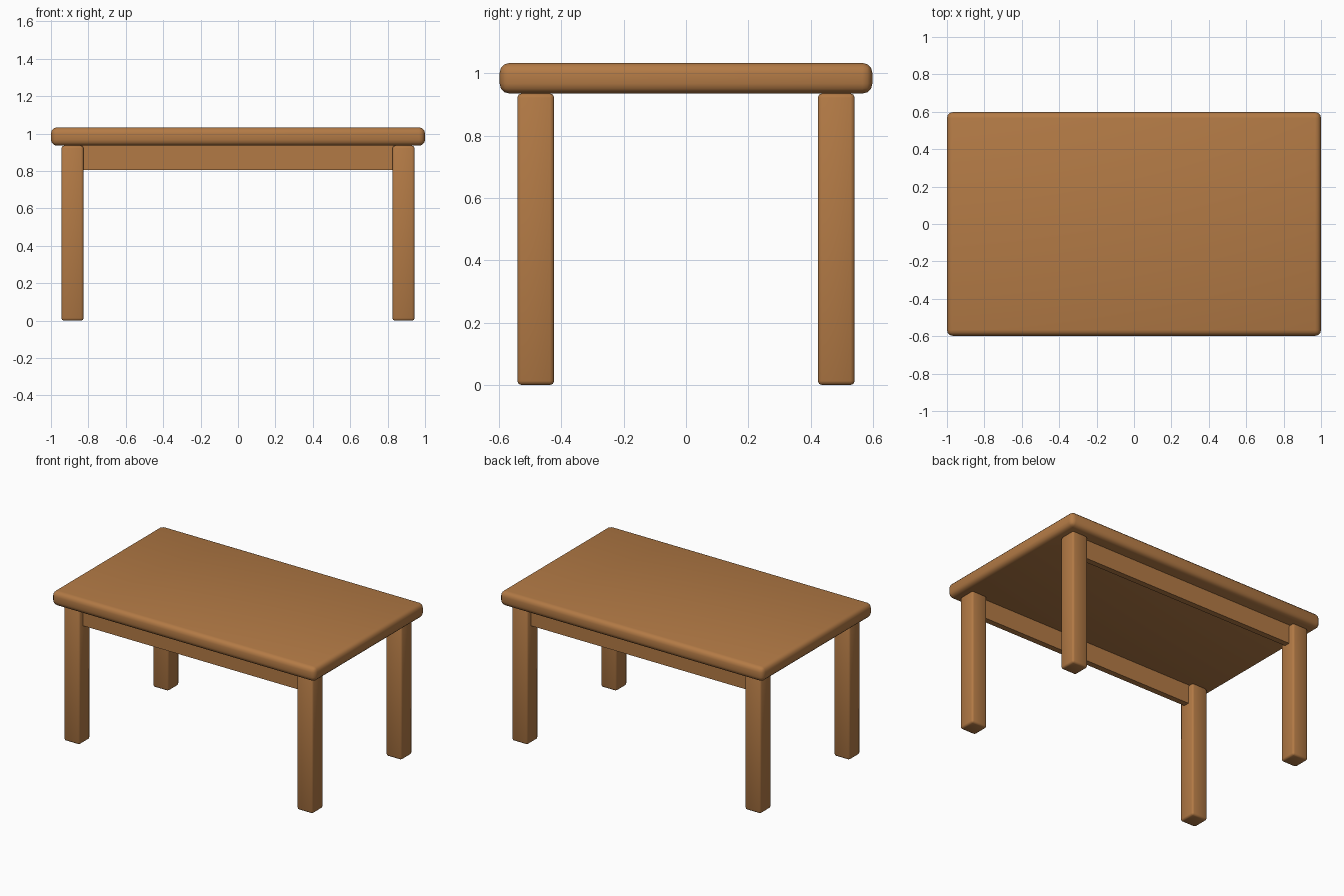
import bpy
import math

cube = bpy.data.objects.get("Cube")
if cube:
    bpy.data.objects.remove(cube, do_unlink=True)

# Single warm wood colour
wood = bpy.data.materials.new("warm wood")
wood.use_nodes = True
colour = (0.45, 0.195, 0.06, 1)
wood.diffuse_color = colour
wood.node_tree.nodes["Principled BSDF"].inputs["Base Color"].default_value = colour


def box(name, centre, size, bevel=0, segments=3):
    """A wooden block with optional rounded edges."""
    bpy.ops.mesh.primitive_cube_add(size=1, location=centre)
    obj = bpy.context.object
    obj.name = name
    obj.scale = size
    bpy.ops.object.transform_apply(location=False, rotation=False, scale=True)
    obj.data.materials.append(wood)
    if bevel:
        mod = obj.modifiers.new("rounded edges", "BEVEL")
        mod.width = bevel
        mod.segments = segments
        bpy.ops.object.modifier_apply(modifier=mod.name)
        bpy.ops.object.shade_smooth_by_angle(angle=math.radians(50))
    return obj


leg_x, leg_y, leg_width = 0.885, 0.482, 0.118
top_bottom, top_height = 0.935, 0.098

# Thick rounded table top
box("table_top", (0, 0, top_bottom + top_height / 2), (2, 1.196, top_height), 0.032)

# Legs, with a rail joining each long pair
for side_y, end in ((-1, "front"), (1, "back")):
    for side_x, side in ((1, "left"), (-1, "right")):
        box(f"{end}_{side}_leg", (side_x * leg_x, side_y * leg_y, top_bottom / 2),
            (leg_width, leg_width, top_bottom), 0.013, 2)
    box(f"{end}_rail", (0, side_y * leg_y, 0.87), (2 * leg_x - 0.06, 0.04, 0.13))
